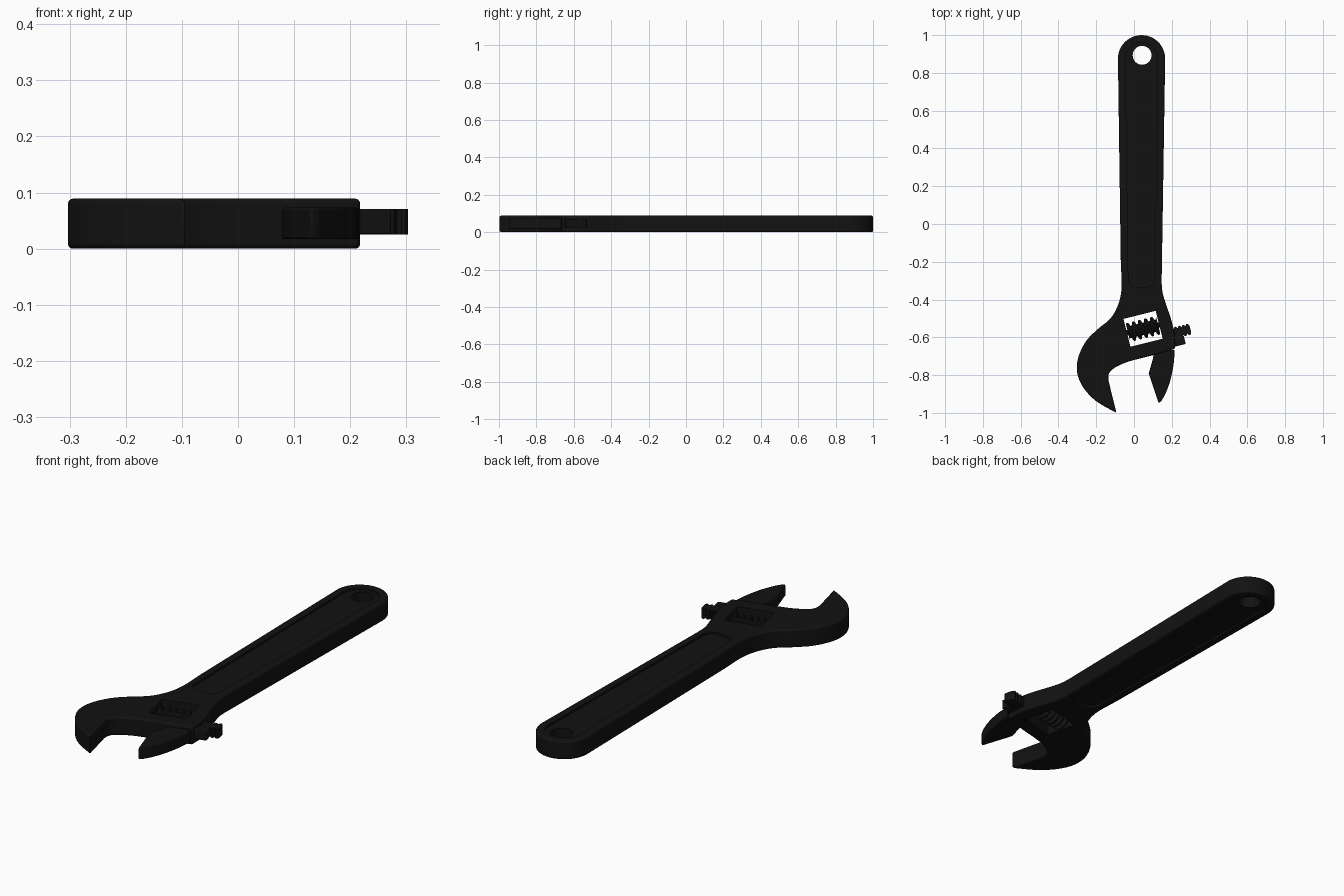
import bpy, bmesh
from math import sin, cos, pi, radians
from mathutils import Matrix, Vector

if "Cube" in bpy.data.objects:
    bpy.data.objects.remove(bpy.data.objects["Cube"])

T = 0.089                       # body thickness
TILT = radians(14)              # head angle
SLOT = Vector((0.048, -0.555, T / 2))
mat = bpy.data.materials.new("black_steel")
mat.diffuse_color = (0.006, 0.006, 0.006, 1)
mat.use_nodes = True
mat.node_tree.nodes["Principled BSDF"].inputs["Base Color"].default_value = mat.diffuse_color


def spline(pts, n=6):
    """Catmull-Rom through the points, last point left off."""
    p = [Vector(q) for q in pts]
    p = [2 * p[0] - p[1]] + p + [2 * p[-1] - p[-2]]
    out = []
    for a, b, c, d in zip(p, p[1:], p[2:], p[3:]):
        for i in range(n):
            t = i / n
            out.append(0.5 * (2 * b + (c - a) * t + (2 * a - 5 * b + 4 * c - d) * t * t
                              + (3 * b - a - 3 * c + d) * t ** 3))
    return out


def arc(cx, cy, r, a0, a1, n=24):
    return [Vector((cx + r * cos(radians(a0 + (a1 - a0) * i / n)),
                    cy + r * sin(radians(a0 + (a1 - a0) * i / n)))) for i in range(n + 1)]


def finish(name, bm):
    bmesh.ops.recalc_face_normals(bm, faces=bm.faces)
    me = bpy.data.meshes.new(name)
    bm.to_mesh(me)
    bm.free()
    ob = bpy.data.objects.new(name, me)
    bpy.context.collection.objects.link(ob)
    me.materials.append(mat)
    return ob


def prism(name, pts, z0, z1, matrix=None):
    bm = bmesh.new()
    f = bm.faces.new([bm.verts.new((p[0], p[1], z0)) for p in pts])
    ext = bmesh.ops.extrude_face_region(bm, geom=[f])
    bmesh.ops.translate(bm, vec=(0, 0, z1 - z0),
                        verts=[v for v in ext["geom"] if isinstance(v, bmesh.types.BMVert)])
    if matrix:
        bm.transform(matrix)
    return finish(name, bm)


def bevel(ob, w, seg=3):
    m = ob.modifiers.new("bevel", 'BEVEL')
    m.width, m.segments, m.limit_method, m.angle_limit = w, seg, 'ANGLE', radians(50)


def cut(ob, cutter):
    m = ob.modifiers.new("cut", 'BOOLEAN')
    m.operation, m.object, m.solver = 'DIFFERENCE', cutter, 'EXACT'
    cutter.hide_render = True
    cutter.hide_set(True)


def box(w, h):
    return [(-w / 2, -h / 2), (w / 2, -h / 2), (w / 2, h / 2), (-w / 2, h / 2)]


head = Matrix.Translation((SLOT.x, SLOT.y, 0)) @ Matrix.Rotation(TILT, 4, 'Z')

# handle, head and fixed jaw in one outline
outline = arc(0.04, 0.875, 0.125, 0, 180)
outline += spline([(-0.07, -0.2), (-0.066, -0.34), (-0.085, -0.43), (-0.125, -0.50), (-0.19, -0.555),
                   (-0.25, -0.615), (-0.29, -0.69), (-0.303, -0.76), (-0.29, -0.825),
                   (-0.25, -0.89), (-0.19, -0.945), (-0.093, -1.0)])
outline += spline([(-0.093, -1.0), (-0.136, -0.825)], 1)
outline += spline([(-0.136, -0.825), (-0.132, -0.79), (-0.108, -0.765), (-0.06, -0.74), (0.0, -0.72),
                   (0.10, -0.695), (0.218, -0.66)])
outline += spline([(0.218, -0.66), (0.214, -0.58), (0.195, -0.50), (0.168, -0.42), (0.148, -0.34),
                   (0.148, -0.2)])
outline.append(Vector((0.148, -0.2)))
body = prism("wrench_body", outline, 0, T)
bevel(body, 0.011)

# recessed panels on both handle faces
panel = arc(0.04, 0.875, 0.085, 0, 180) + arc(0.015, -0.29, 0.045, 180, 270, 8) \
    + arc(0.065, -0.29, 0.045, 270, 360, 8)
for name, z0, z1 in (("panel_cutter_top", T - 0.01, T + 0.05), ("panel_cutter_bottom", -0.05, 0.01)):
    cut(body, prism(name, panel, z0, z1))

# hanging hole and worm window
cut(body, prism("hole_cutter", arc(0.043, 0.893, 0.05, 0, 350, 35), -0.1, 0.2))
cut(body, prism("window_cutter", box(0.176, 0.152), -0.1, 0.2, head))

# movable jaw
jaw_pts = [Vector((0.105, -0.68)), Vector((0.10, -0.715)), Vector((0.078, -0.79)), Vector((0.13, -0.948))]
jaw_pts += spline([(0.143, -0.94), (0.168, -0.895), (0.193, -0.825), (0.210, -0.74), (0.216, -0.65)])
jaw = prism("movable_jaw", jaw_pts, 0.017, 0.073)
bevel(jaw, 0.004, 2)

# guide bar sticking out of the head, below the rack
guide = prism("jaw_guide_bar", [(0.03, -0.132), (0.20, -0.132), (0.20, -0.085), (0.03, -0.085)],
              0.025, 0.071, head)
bevel(guide, 0.004, 2)

# toothed rack end
u0, pitch, teeth = 0.135, 0.0215, 5
top, low = [], []
for i in range(teeth):
    u = u0 + i * pitch
    for du, d in ((0, 0.011), (0.007, 0), (0.0145, 0), (0.0215, 0.011)):
        top.append((u + du, -0.031 - d))
        low.append((u + du, -0.092 + d))
keep = lambda row: [p for i, p in enumerate(row) if i == 0 or i % 4]
rack = prism("jaw_rack", keep(low) + keep(top)[::-1], 0.025, 0.071, head)

# worm screw: a lathe whose ridge follows a helix
bm = bmesh.new()
L, nl, ns, turns = 0.164, 60, 32, 5
rings = []
for i in range(nl + 1):
    ring = []
    for j in range(ns):
        a = 2 * pi * j / ns
        r = 0.038 + 0.009 * max(-1, min(1, 1.5 * sin(2 * pi * turns * i / nl - a)))
        ring.append(bm.verts.new((L * (i / nl - 0.5), 1.08 * r * cos(a), 0.92 * r * sin(a))))
    rings.append(ring)
for r0, r1 in zip(rings, rings[1:]):
    for j in range(ns):
        k = (j + 1) % ns
        bm.faces.new((r0[j], r0[k], r1[k], r1[j]))
bm.faces.new(rings[0])
bm.faces.new(rings[-1])
bm.transform(Matrix.Translation((0, 0, T / 2)))
bm.transform(head)
worm = finish("worm_screw", bm)

# pin that carries the worm
bm = bmesh.new()
bmesh.ops.create_cone(bm, cap_ends=True, segments=20, radius1=0.014, radius2=0.014, depth=0.2)
bm.transform(Matrix.Translation((0, 0, T / 2)) @ Matrix.Rotation(pi / 2, 4, 'Y'))
bm.transform(head)
pin = finish("worm_pin", bm)

# smooth shading with sharp edges kept
bpy.ops.object.select_all(action='DESELECT')
for ob in (body, jaw, guide, worm, pin):
    ob.select_set(True)
bpy.context.view_layer.objects.active = body
bpy.ops.object.shade_smooth_by_angle(angle=radians(35))
